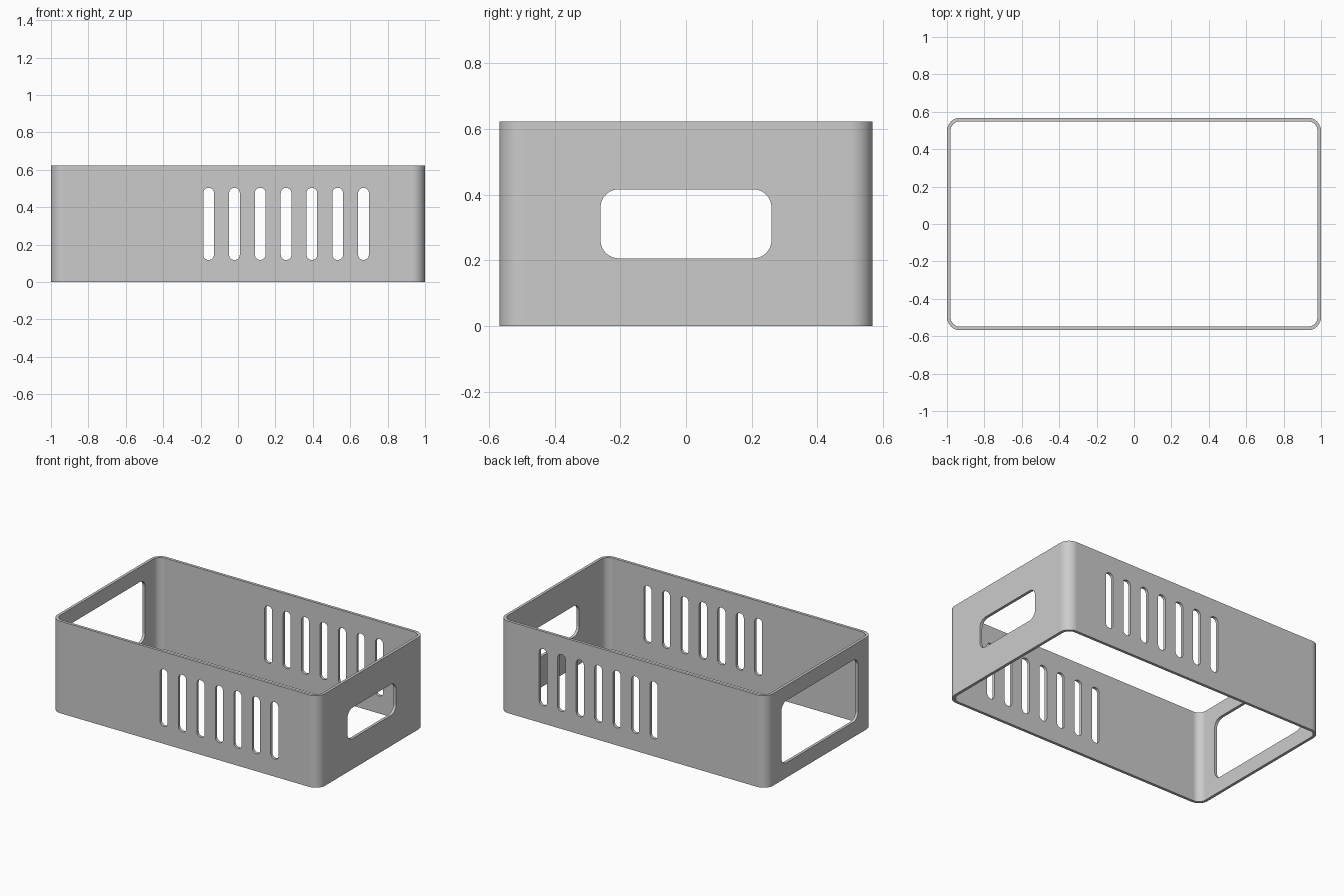
import bpy
import bmesh
from math import sin, cos, pi, radians
from mathutils import Vector

cube = bpy.data.objects.get("Cube")
if cube:
    bpy.data.objects.remove(cube, do_unlink=True)

LENGTH, DEPTH, HEIGHT = 2.0, 1.136, 0.622
WALL, CORNER = 0.019, 0.07
MID = HEIGHT / 2

grey = bpy.data.materials.new("grey plastic")
grey.use_nodes = True
colour = (0.6, 0.6, 0.6, 1)
grey.diffuse_color = colour
grey.node_tree.nodes["Principled BSDF"].inputs["Base Color"].default_value = colour


def rounded_rect(width, height, radius, steps=8):
    """Outline points of a rounded rectangle, counter-clockwise."""
    points = []
    for quarter, (sx, sy) in enumerate([(1, 1), (-1, 1), (-1, -1), (1, -1)]):
        for i in range(steps + 1):
            a = (quarter + i / steps) * pi / 2
            points.append((sx * (width / 2 - radius) + radius * cos(a),
                           sy * (height / 2 - radius) + radius * sin(a)))
    return points


def make_object(name, bm):
    bmesh.ops.recalc_face_normals(bm, faces=bm.faces)
    mesh = bpy.data.meshes.new(name)
    bm.to_mesh(mesh)
    bm.free()
    mesh.materials.append(grey)
    obj = bpy.data.objects.new(name, mesh)
    bpy.context.collection.objects.link(obj)
    return obj


def add_prism(bm, outline, place, start, end):
    """Solid with the given outline, from start to end along one axis."""
    rings = [[bm.verts.new(place(u, v, w)) for u, v in outline] for w in (start, end)]
    bm.faces.new(rings[0])
    bm.faces.new(rings[1])
    n = len(outline)
    for i in range(n):
        j = (i + 1) % n
        bm.faces.new((rings[0][i], rings[0][j], rings[1][j], rings[1][i]))


# Open frame: four closed loops joined into a tube with flat rims
bm = bmesh.new()
outer = rounded_rect(LENGTH, DEPTH, CORNER)
inner = rounded_rect(LENGTH - 2 * WALL, DEPTH - 2 * WALL, CORNER - WALL)
loops = [[bm.verts.new((x, y, z)) for x, y in outline]
         for outline, z in ((outer, 0), (outer, HEIGHT), (inner, HEIGHT), (inner, 0))]
for k in range(4):
    a, b = loops[k], loops[(k + 1) % 4]
    for i in range(len(a)):
        j = (i + 1) % len(a)
        bm.faces.new((a[i], a[j], b[j], b[i]))
frame = make_object("case_frame", bm)

# Openings: vent slots through both long walls, one window in each end
bm = bmesh.new()
slot = rounded_rect(0.057, 0.385, 0.027)
for n in range(7):
    centre = -0.157 + n * 0.138
    add_prism(bm, slot, lambda u, v, w: Vector((centre + u, w, MID + v)), -DEPTH, DEPTH)
for side, width, height in ((1, 0.52, 0.21), (-1, 0.82, 0.42)):
    add_prism(bm, rounded_rect(width, height, 0.055),
              lambda u, v, w: Vector((side * w, u, MID + v)), 0.9, 1.1)
cutter = make_object("opening_cutter", bm)
cutter.hide_render = True

cut = frame.modifiers.new("openings", 'BOOLEAN')
cut.operation = 'DIFFERENCE'
cut.solver = 'EXACT'
cut.object = cutter

bpy.ops.object.select_all(action='DESELECT')
frame.select_set(True)
bpy.context.view_layer.objects.active = frame
bpy.ops.object.modifier_apply(modifier=cut.name)
bpy.data.objects.remove(cutter, do_unlink=True)

# Smooth corners with flat walls
bpy.ops.object.shade_smooth_by_angle(angle=radians(30))
weighted = frame.modifiers.new("flat_walls", 'WEIGHTED_NORMAL')
weighted.keep_sharp = True
